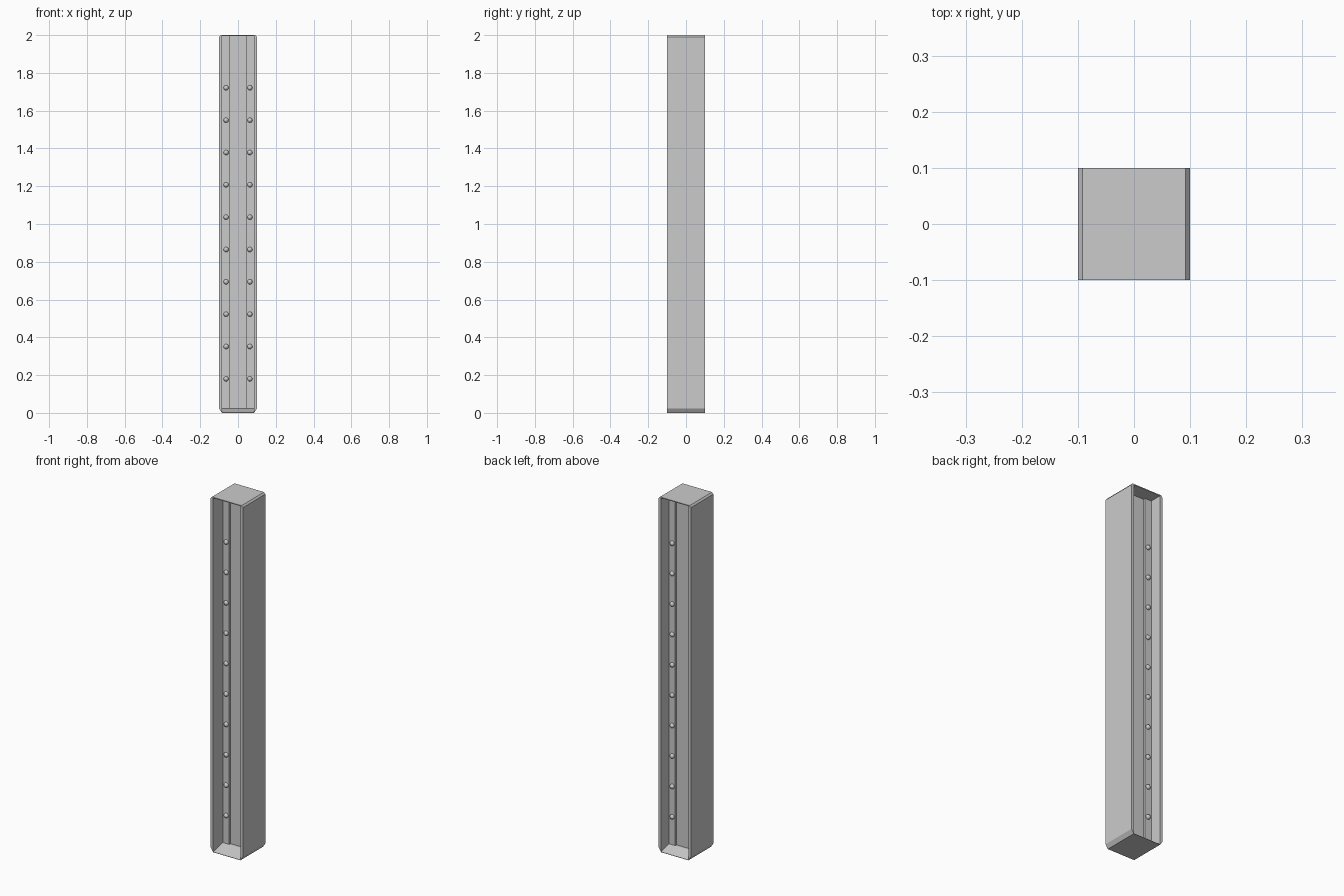
import bpy, bmesh, math
from mathutils import Matrix

if "Cube" in bpy.data.objects:
    bpy.data.objects.remove(bpy.data.objects["Cube"])


def finish(bm, name, smooth=False):
    bmesh.ops.recalc_face_normals(bm, faces=bm.faces)
    for f in bm.faces:
        f.smooth = smooth
    me = bpy.data.meshes.new(name)
    bm.to_mesh(me)
    bm.free()
    ob = bpy.data.objects.new(name, me)
    bpy.context.collection.objects.link(ob)
    return ob


def prism(name, start, end):
    """Solid between two matching closed polygons."""
    bm = bmesh.new()
    a = [bm.verts.new(p) for p in start]
    b = [bm.verts.new(p) for p in end]
    bm.faces.new(a)
    bm.faces.new(b)
    n = len(a)
    for i in range(n):
        bm.faces.new((a[i], a[(i + 1) % n], b[(i + 1) % n], b[i]))
    return finish(bm, name)


def box(name, x0, x1, y0, y1, z0, z1):
    ring = [(x0, z0), (x1, z0), (x1, z1), (x0, z1)]
    return prism(name, [(x, y0, z) for x, z in ring], [(x, y1, z) for x, z in ring])


HALF, INNER = 0.1, 0.085
FRONT, BACK = -0.014, 0.032      # surfaces of the riveted plates
STEP = 0.012                     # centre web is sunk between the plates

# Side flanges with tapered feet and slightly clipped tops
profile = [(INNER, 0), (HALF, 0.022), (HALF, 1.99), (0.092, 2), (INNER, 2)]
for side, s in (("left", -1), ("right", 1)):
    prism(side + "_flange", [(s * x, -HALF, z) for x, z in profile],
          [(s * x, HALF, z) for x, z in profile])

# Thin top plate
box("top_plate", -INNER, INNER, -HALF, HALF, 1.995, 2)

# Base, sloping up from both open sides to the web
base = [(-HALF, 0), (HALF, 0), (HALF, 0.002), (BACK, 0.022), (FRONT, 0.022), (-HALF, 0.002)]
prism("base_plate", [(-INNER, y, z) for y, z in base], [(INNER, y, z) for y, z in base])

# Central web and raised plates on either side
box("web", -0.045, 0.045, FRONT + STEP, BACK - STEP, 0.01, 1.996)
for side, s in (("left", -1), ("right", 1)):
    x0, x1 = sorted((s * 0.045, s * INNER))
    box(side + "_web_plate", x0, x1, FRONT, BACK, 0.01, 1.996)

# Domed rivets, two columns on each face
bm = bmesh.new()
for y in (FRONT, BACK):
    for x in (-0.063, 0.063):
        for i in range(10):
            bmesh.ops.create_uvsphere(
                bm, u_segments=12, v_segments=8, radius=0.0135,
                matrix=Matrix.Translation((x, y, 0.18 + i * 0.1712))
                @ Matrix.Rotation(math.pi / 2, 4, 'X'))
finish(bm, "rivets", True)
